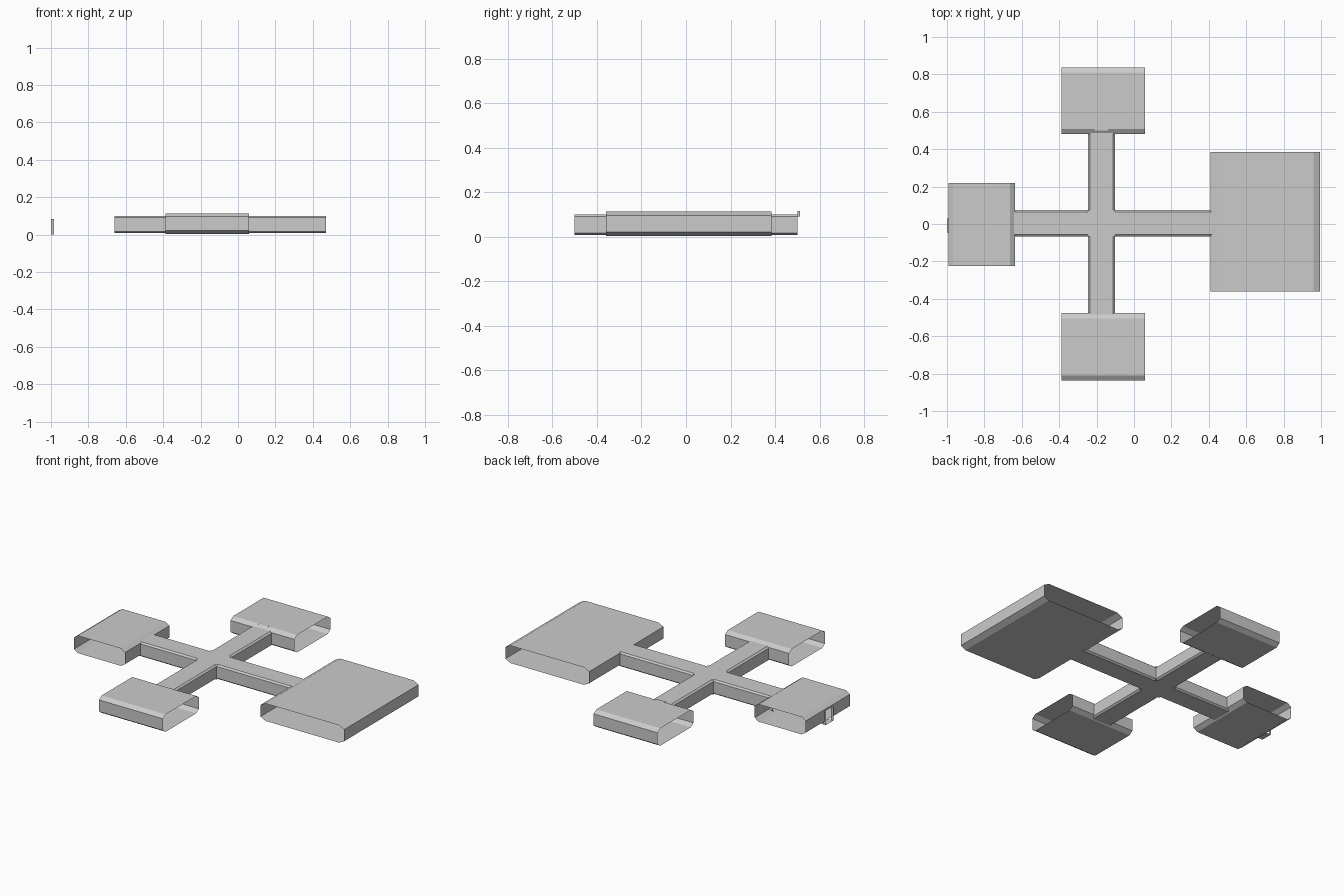
import bpy, bmesh

if "Cube" in bpy.data.objects:
    bpy.data.objects.remove(bpy.data.objects["Cube"])


def mesh_object(name, polys):
    bm = bmesh.new()
    for poly in polys:
        bm.faces.new([bm.verts.new(p) for p in poly])
    bmesh.ops.remove_doubles(bm, verts=bm.verts, dist=0.0001)
    bmesh.ops.recalc_face_normals(bm, faces=bm.faces)
    mesh = bpy.data.meshes.new(name)
    bm.to_mesh(mesh)
    bm.free()
    obj = bpy.data.objects.new(name, mesh)
    bpy.context.collection.objects.link(obj)
    return obj


def octagon(a, b, z0, z1, cw, ch):
    return [(a + cw, z0), (b - cw, z0), (b, z0 + ch), (b, z1 - ch),
            (b - cw, z1), (a + cw, z1), (a, z1 - ch), (a, z0 + ch)]


def tube(name, profile, start, end, axis, skip=(), extra=()):
    """Open-ended thin shell: profile (across, z) swept along an axis."""
    def put(p, t):
        return (t, p[0], p[1]) if axis == 'x' else (p[0], t, p[1])
    polys = []
    for i, p in enumerate(profile):
        if i in skip:
            continue
        q = profile[(i + 1) % len(profile)]
        polys.append([put(p, start), put(q, start), put(q, end), put(p, end)])
    return mesh_object(name, polys + list(extra))


# Rooms: chamfered thin shells, open at both ends
Z0, Z1, CW, CH = 0.004, 0.114, 0.027, 0.018
tube("right_room", octagon(0.41, 0.995, Z0, Z1, 0.035, CH), -0.36, 0.385, 'y')
tube("back_room", octagon(0.48, 0.838, Z0, Z1, CW, CH), -0.388, 0.06, 'x')
tube("front_room", octagon(-0.836, -0.477, Z0, Z1, CW, CH), -0.388, 0.06, 'x')

# Left room: outer wall has a doorway
xl, d0, d1 = -0.992, -0.045, 0.03
lo, hi, top = Z0 + CH, Z1 - CH, 0.085


def wall(y0, y1, z0, z1, x=xl):
    return [(x, y0, z0), (x, y1, z0), (x, y1, z1), (x, y0, z1)]


tube("left_room", octagon(xl, -0.635, Z0, Z1, CW, CH), -0.224, 0.22, 'y',
     skip=(6,),
     extra=[wall(-0.224, d0, lo, hi), wall(d1, 0.22, lo, hi),
            wall(d0, d1, top, hi)])

# Threshold and jambs of the outer doorway
sill = [[(-1.0, d0, 0.0), (-1.0, d1, 0.0), (-0.965, d1, 0.0), (-0.965, d0, 0.0)]]
for y in (d0, d1):
    sill.append([(-1.0, y, 0.0), (-0.985, y, 0.0), (-0.985, y, top), (-1.0, y, top)])
mesh_object("outer_doorway", sill)

# Corridor arms reaching slightly into the rooms
x0, x1, y0, y1 = -0.245, -0.102, -0.068, 0.075
c0, c1 = 0.008, 0.1
along_x = octagon(y0, y1, c0, c1, 0.011, 0.009)
along_y = octagon(x0, x1, c0, c1, 0.011, 0.009)
tube("left_corridor", along_x, -0.66, x0, 'x')
tube("right_corridor", along_x, x1, 0.47, 'x')
tube("front_corridor", along_y, -0.5, y0, 'y')
tube("back_corridor", along_y, y1, 0.5, 'y')

# Crossing floor and ceiling
mesh_object("crossing", [[(x0, y0, z), (x1, y0, z), (x1, y1, z), (x0, y1, z)]
                         for z in (c0, c1)])

# Small lintel poking through the back room's sloped edge
lintel = [(-0.21, 0.09), (-0.14, 0.09), (-0.14, 0.1155), (-0.21, 0.1155)]
tube("back_lintel", lintel, 0.5, 0.513, 'y')
